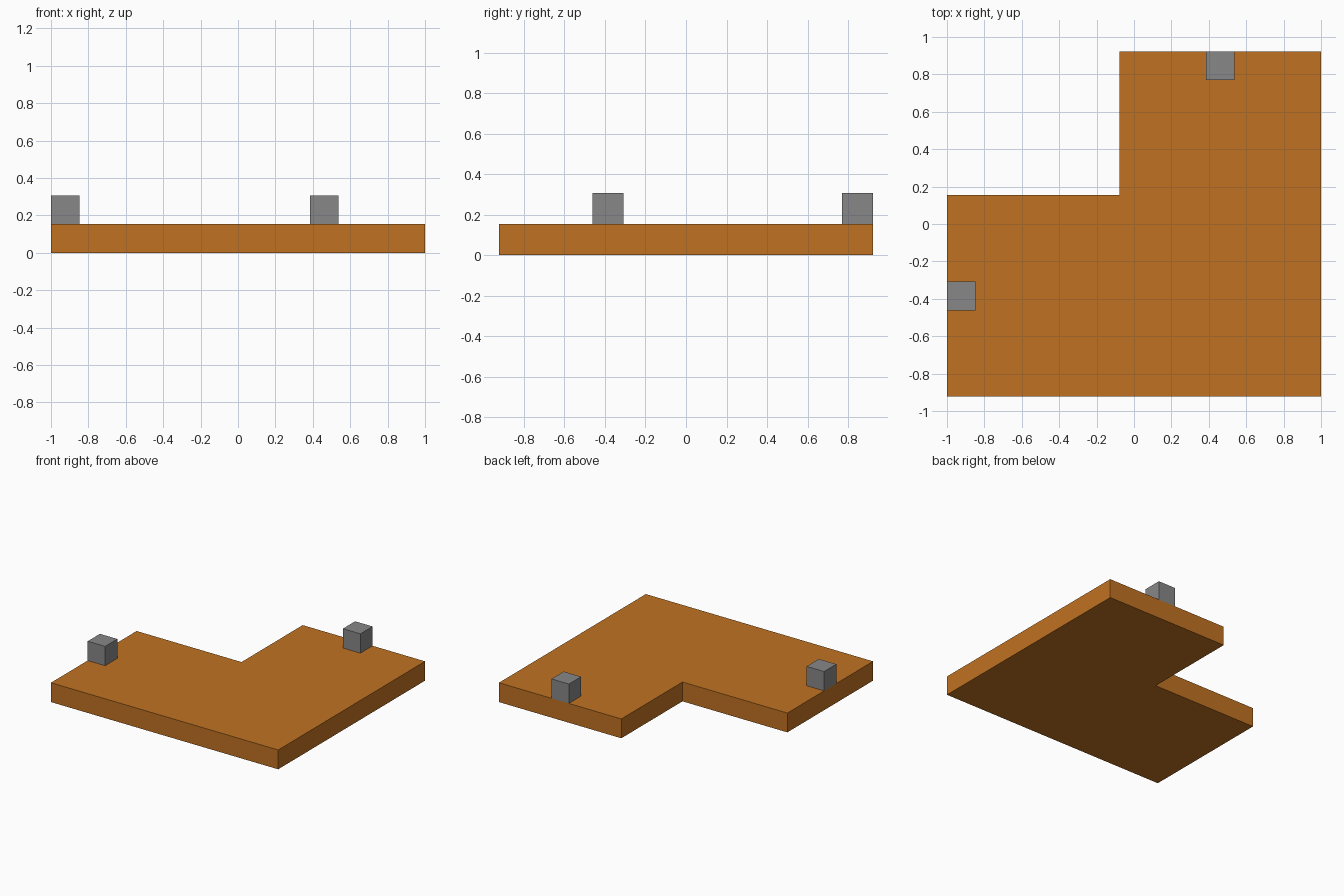
import bpy
import bmesh

if "Cube" in bpy.data.objects:
    bpy.data.objects.remove(bpy.data.objects["Cube"], do_unlink=True)

U = 2 / 13  # module: plate thickness and block size


def make_material(name, rgb):
    mat = bpy.data.materials.new(name)
    mat.use_nodes = True
    colour = (*rgb, 1)
    mat.diffuse_color = colour
    mat.node_tree.nodes["Principled BSDF"].inputs["Base Color"].default_value = colour
    return mat


def prism(name, outline, bottom, mat):
    """Extrude a flat outline (in modules) upward by one module."""
    bm = bmesh.new()
    base = bm.faces.new([bm.verts.new((x * U, y * U, bottom * U)) for x, y in outline])
    top = bmesh.ops.extrude_face_region(bm, geom=[base], use_keep_orig=True)["geom"]
    verts = [v for v in top if isinstance(v, bmesh.types.BMVert)]
    bmesh.ops.translate(bm, vec=(0, 0, U), verts=verts)
    bmesh.ops.recalc_face_normals(bm, faces=bm.faces)
    mesh = bpy.data.meshes.new(name)
    bm.to_mesh(mesh)
    bm.free()
    mesh.materials.append(mat)
    obj = bpy.data.objects.new(name, mesh)
    bpy.context.collection.objects.link(obj)
    return obj


def block(name, x, y, mat):
    """One-module cube standing on the plate, placed by its low corner."""
    return prism(name, [(x, y), (x + 1, y), (x + 1, y + 1), (x, y + 1)], 1, mat)


orange = make_material("orange", (0.53, 0.168, 0.016))
grey = make_material("grey", (0.25, 0.245, 0.245))

# L-shaped floor plate
prism("floor_plate",
      [(-6.5, -6), (6.5, -6), (6.5, 6), (-0.5, 6), (-0.5, 1), (-6.5, 1)], 0, orange)

# Marker blocks at the right and back edges
block("right_block", -6.5, -3, grey)
block("back_block", 2.5, 5, grey)
